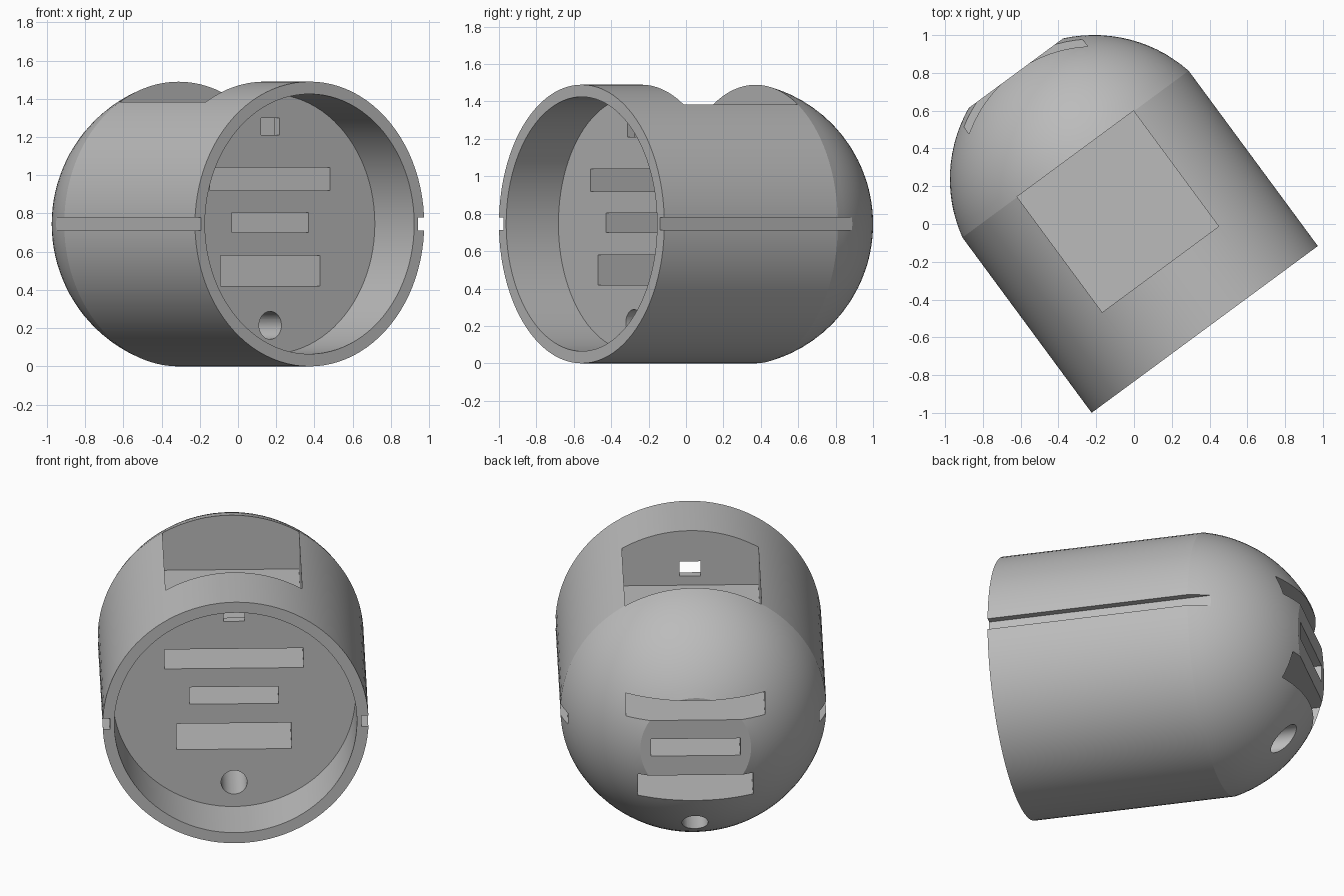
import bpy, bmesh, math
from mathutils import Matrix, Vector

if "Cube" in bpy.data.objects:
    bpy.data.objects.remove(bpy.data.objects["Cube"], do_unlink=True)

# Main sizes; local +y runs from the open end to the dome
RADIUS, BORE, FLOOR = 0.745, 0.68, 0.347
DOME_R, DOME_Y, TIP = 0.763, 0.988, 1.685

grey = bpy.data.materials.new("plain grey")
grey.use_nodes = True
colour = (0.5, 0.5, 0.5, 1)
grey.diffuse_color = colour
grey.node_tree.nodes["Principled BSDF"].inputs["Base Color"].default_value = colour


def new_object(name, bm):
    bmesh.ops.recalc_face_normals(bm, faces=bm.faces)
    mesh = bpy.data.meshes.new(name)
    bm.to_mesh(mesh)
    bm.free()
    mesh.materials.append(grey)
    obj = bpy.data.objects.new(name, mesh)
    bpy.context.collection.objects.link(obj)
    return obj


# Domed shell, turned from a half profile of (radius, distance)
start = math.acos(RADIUS / DOME_R)
end = math.asin((TIP - DOME_Y) / DOME_R)
profile = [(0, FLOOR), (BORE, FLOOR), (BORE, 0), (RADIUS, 0)]
for i in range(15):
    a = start + (end - start) * i / 14
    profile.append((DOME_R * math.cos(a), DOME_Y + DOME_R * math.sin(a)))
profile.append((0, TIP))

bm = bmesh.new()
verts = [bm.verts.new((r, y, 0)) for r, y in profile]
edges = [bm.edges.new(pair) for pair in zip(verts, verts[1:])]
bmesh.ops.spin(bm, geom=verts + edges, cent=(0, 0, 0), axis=(0, 1, 0),
               angle=math.tau, steps=96, use_merge=True)
bmesh.ops.remove_doubles(bm, verts=bm.verts, dist=0.0001)
shell = new_object("domed_shell", bm)


def cut(cutter):
    """Subtract a cutter from the shell and discard it."""
    cutter.hide_render = True
    mod = shell.modifiers.new("cut", "BOOLEAN")
    mod.operation = "DIFFERENCE"
    mod.solver = "EXACT"
    mod.object = cutter
    bpy.context.view_layer.objects.active = shell
    bpy.ops.object.modifier_apply(modifier=mod.name)
    bpy.data.objects.remove(cutter, do_unlink=True)


def cut_box(name, low, high):
    low, high = Vector(low), Vector(high)
    bm = bmesh.new()
    size = high - low
    bmesh.ops.create_cube(bm, size=1, matrix=Matrix.Translation((low + high) / 2)
                          @ Matrix.Diagonal((*size, 1)))
    cut(new_object(name, bm))


# Square pocket in the top, with a small window into the bore
cut_box("top_pocket", (-0.383, 0.395, 0.408), (0.383, 1.155, 1))
cut_box("window", (-0.059, 0.25, 0.465), (0.059, 0.5, 0.555))

# Three slots through the dome: half width, bottom, top
for half, low, high in ((0.39, 0.175, 0.295), (0.25, -0.045, 0.06),
                        (0.323, -0.325, -0.165)):
    cut_box("slot", (-half, 0.2, low), (half, 2, high))

# Side grooves
for low, high in ((-1, -0.705), (0.705, 1)):
    cut_box("side_groove", (low, -0.1, -0.033), (high, 1.6, 0.035))

# Round hole below the slots
bm = bmesh.new()
bmesh.ops.create_cone(bm, cap_ends=True, segments=40, radius1=0.073, radius2=0.073,
                      depth=1.8, matrix=Matrix.Translation((0, 1.1, -0.53))
                      @ Matrix.Rotation(math.pi / 2, 4, "X"))
cut(new_object("round_hole", bm))

# Place and shade
shell.rotation_euler.z = math.radians(36.4)
shell.location = (0.3745, -0.558, RADIUS)
bpy.ops.object.select_all(action="DESELECT")
shell.select_set(True)
bpy.context.view_layer.objects.active = shell
bpy.ops.object.shade_smooth_by_angle(angle=math.radians(11))
